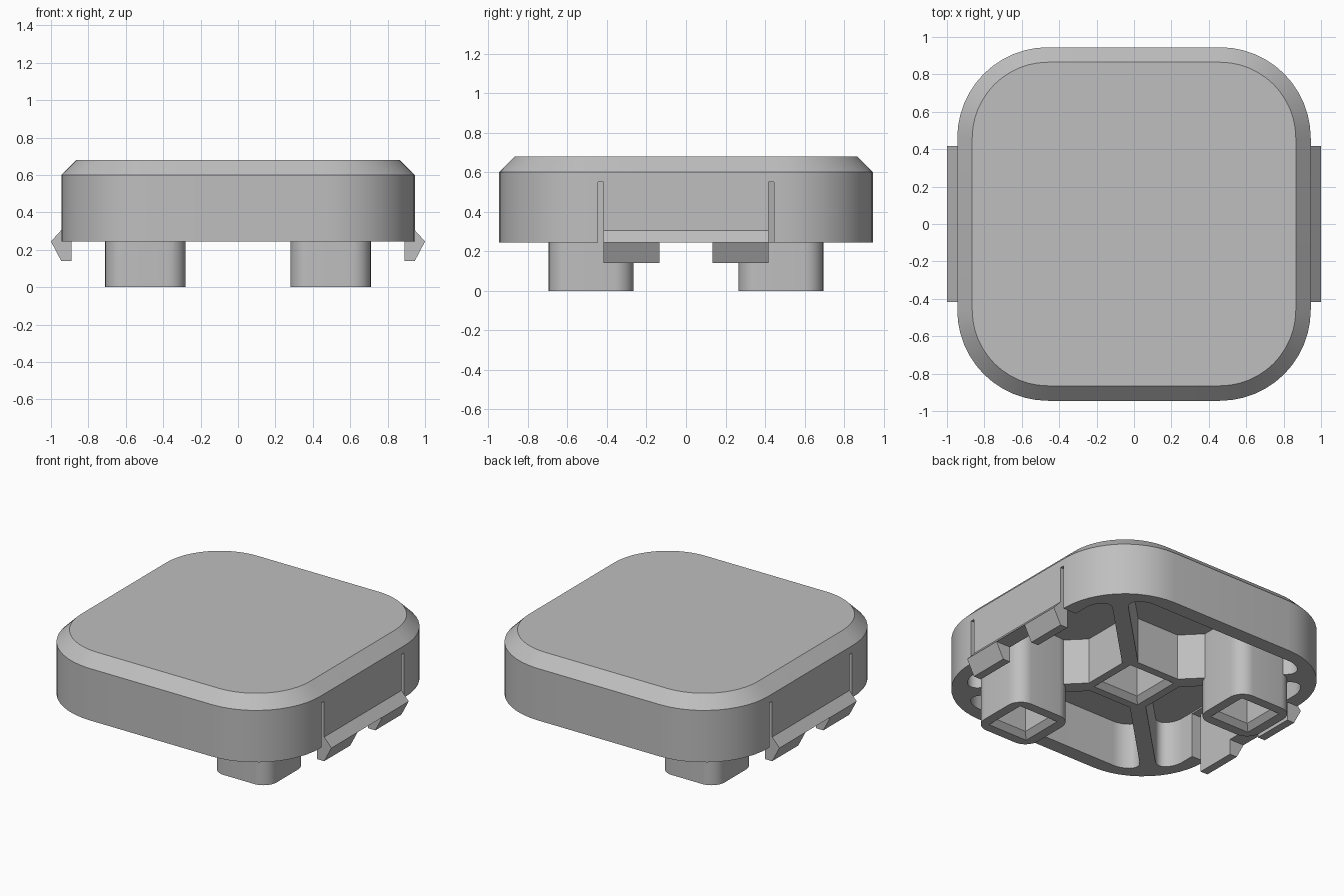
import bpy, bmesh, math
from mathutils import Vector, Matrix

if "Cube" in bpy.data.objects:
    bpy.data.objects.remove(bpy.data.objects["Cube"])

grey = bpy.data.materials.new("light_grey")
grey.diffuse_color = (0.52, 0.52, 0.52, 1)
grey.use_nodes = True
grey.node_tree.nodes["Principled BSDF"].inputs["Base Color"].default_value = grey.diffuse_color


def rounded(corners, seg=12):
    """Round a polygon given as (x, y, radius) corners."""
    out, n = [], len(corners)
    for i, (x, y, r) in enumerate(corners):
        p = Vector((x, y))
        if r == 0:
            out.append(p)
            continue
        a = (Vector(corners[i - 1][:2]) - p).normalized()
        b = (Vector(corners[(i + 1) % n][:2]) - p).normalized()
        half = a.angle(b) / 2
        centre = p + (a + b).normalized() * r / math.sin(half)
        start = p + a * r / math.tan(half) - centre
        sweep = math.pi - 2 * half
        sign = 1 if a.x * b.y - a.y * b.x < 0 else -1
        for k in range(seg + 1):
            t = sign * sweep * k / seg
            out.append(centre + Matrix.Rotation(t, 2) @ start)
    return out


def square(h, r=0, cx=0, cy=0, seg=12):
    return rounded([(cx + sx * h, cy + sy * h, r)
                    for sx, sy in ((-1, -1), (1, -1), (1, 1), (-1, 1))], seg)


def loft(name, rings):
    """Join matching outlines, each given as (outline, z), into a closed solid."""
    bm = bmesh.new()
    loops = [[bm.verts.new((p[0], p[1], z)) for p in pts] for pts, z in rings]
    n = len(loops[0])
    for lo, hi in zip(loops, loops[1:]):
        for i in range(n):
            j = (i + 1) % n
            bm.faces.new((lo[i], lo[j], hi[j], hi[i]))
    bm.faces.new(loops[0][::-1])
    bm.faces.new(loops[-1])
    bmesh.ops.recalc_face_normals(bm, faces=bm.faces)
    me = bpy.data.meshes.new(name)
    bm.to_mesh(me)
    bm.free()
    me.materials.append(grey)
    ob = bpy.data.objects.new(name, me)
    bpy.context.collection.objects.link(ob)
    return ob


def box(name, x0, x1, y0, y1, z0, z1):
    pts = [(x0, y0), (x1, y0), (x1, y1), (x0, y1)]
    return loft(name, [(pts, z0), (pts, z1)])


def combine(target, tool, operation):
    mod = target.modifiers.new("combine", "BOOLEAN")
    mod.operation, mod.object, mod.solver = operation, tool, "EXACT"
    bpy.context.view_layer.objects.active = target
    bpy.ops.object.modifier_apply(modifier=mod.name)
    bpy.data.objects.remove(tool, do_unlink=True)


def finish(ob):
    bpy.ops.object.select_all(action="DESELECT")
    ob.select_set(True)
    bpy.context.view_layer.objects.active = ob
    bpy.ops.object.shade_smooth_by_angle(angle=math.radians(30))


BASE, ROOF, HALF = 0.245, 0.56, 0.945

# Cap with chamfered top edge
cap = loft("cap", [(square(HALF, 0.485), BASE), (square(HALF, 0.485), 0.60),
                   (square(0.865, 0.405), 0.68)])

# Four pockets underneath, leaving the rim, diagonal ribs and square hub
pocket = rounded([(-0.16, 0.23, 0), (0.16, 0.23, 0), (0.695, 0.765, 0.06), (0.60, 0.845, 0.16),
                  (-0.60, 0.845, 0.16), (-0.695, 0.765, 0.06)], 8)
for k in range(4):
    turn = Matrix.Rotation(k * math.pi / 2, 2)
    pts = [turn @ p for p in pocket]
    combine(cap, loft("pocket_cutter", [(pts, 0.1), (pts, ROOF)]), "DIFFERENCE")

# Thin the side walls to springy tabs and cut the slots beside them
for s in (-1, 1):
    xs = sorted((s * 0.80, s * 0.89))
    combine(cap, box("tab_cutter", *xs, -0.445, 0.445, 0.1, 0.55), "DIFFERENCE")
    xs = sorted((s * 0.80, s * 1.1))
    for t in (-1, 1):
        ys = sorted((t * 0.418, t * 0.446))
        combine(cap, box("slot_cutter", *xs, *ys, 0.1, 0.55), "DIFFERENCE")

# Two posts on opposite corners
for s in (-1, 1):
    pts = square(0.215, 0.10, s * 0.495, -s * 0.48, 8)
    combine(cap, loft("post", [(pts, 0), (pts, 0.60)]), "UNION")

# Square sockets with a chamfered mouth in the posts and hub
for cx, cy, z, w in ((0.495, -0.48, 0, 0.15), (-0.495, 0.48, 0, 0.15), (0, 0, BASE, 0.175)):
    wide, slim = square(w, 0, cx, cy), square(w - 0.035, 0, cx, cy)
    combine(cap, loft("socket_cutter", [(square(w + 0.035, 0, cx, cy), z - 0.035), (wide, z),
                                        (slim, z + 0.035), (slim, 0.5)]), "DIFFERENCE")
finish(cap)

# Snap hooks on both sides: a ridge along the tab and two barbs below it
profiles = {"hook_ridge": [(0.89, BASE), (1.0, BASE), (0.945, 0.305), (0.89, 0.305)],
            "hook_barb": [(0.89, 0.14), (0.945, 0.14), (1.0, BASE), (0.89, BASE)]}


def hook(name, s, y0, y1):
    ob = loft(name, [(profiles[name], y0), (profiles[name], y1)])
    for v in ob.data.vertices:
        x, z, y = v.co
        v.co = (s * x, y, z)
    bm = bmesh.new()
    bm.from_mesh(ob.data)
    bmesh.ops.recalc_face_normals(bm, faces=bm.faces)
    bm.to_mesh(ob.data)
    bm.free()


for s in (-1, 1):
    hook("hook_ridge", s, -0.418, 0.418)
    hook("hook_barb", s, -0.418, -0.135)
    hook("hook_barb", s, 0.135, 0.418)
